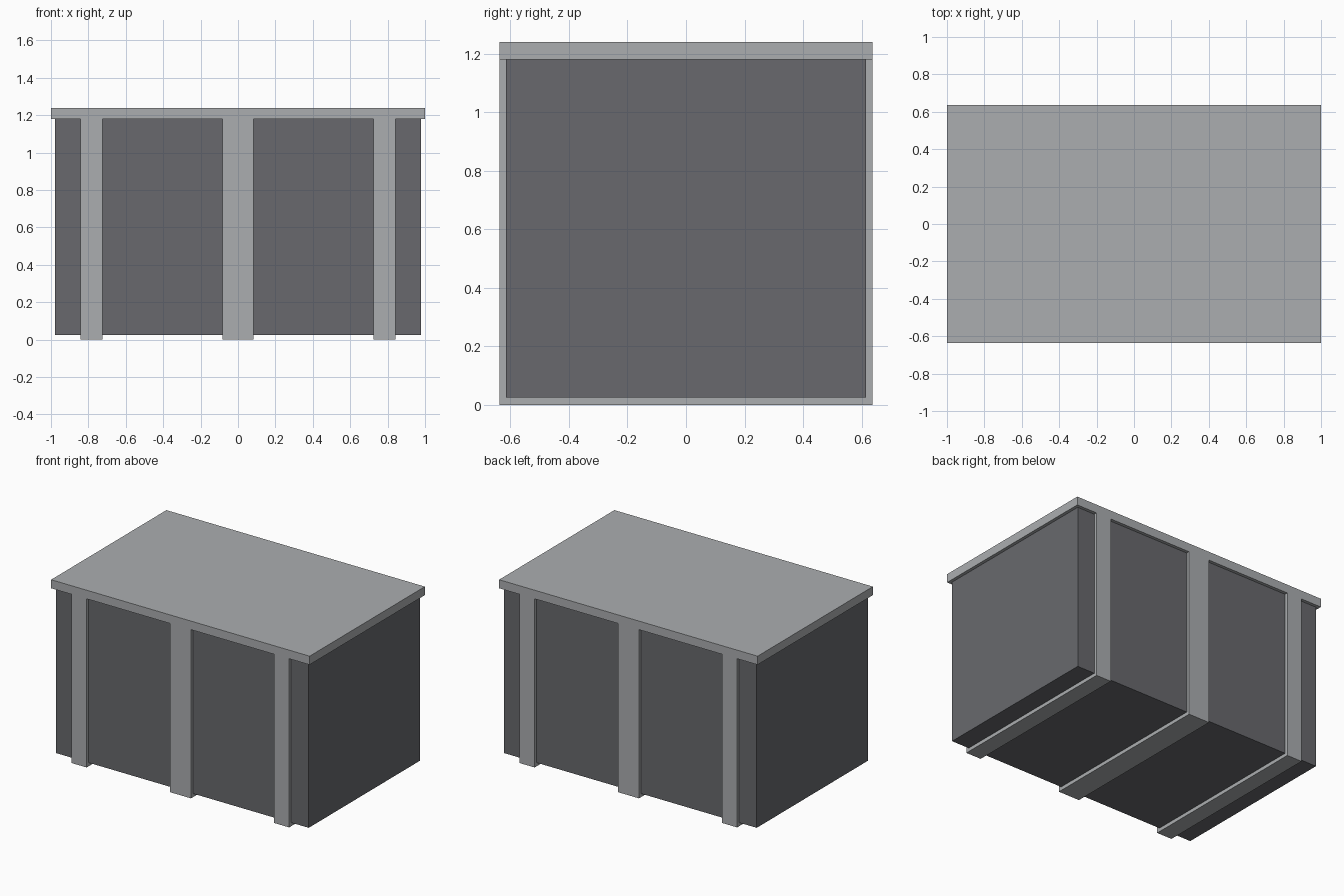
import bpy
import bmesh

if "Cube" in bpy.data.objects:
    bpy.data.objects.remove(bpy.data.objects["Cube"])


def material(name, rgb):
    mat = bpy.data.materials.new(name)
    mat.diffuse_color = (*rgb, 1.0)
    mat.use_nodes = True
    mat.node_tree.nodes["Principled BSDF"].inputs["Base Color"].default_value = mat.diffuse_color
    return mat


def extruded(name, profile, y0, y1, mat):
    """Extrude a closed x-z outline from y0 to y1."""
    bm = bmesh.new()
    face = bm.faces.new([bm.verts.new((x, y0, z)) for x, z in profile])
    moved = bmesh.ops.extrude_face_region(bm, geom=[face])["geom"]
    bmesh.ops.translate(bm, vec=(0, y1 - y0, 0),
                        verts=[v for v in moved if isinstance(v, bmesh.types.BMVert)])
    bmesh.ops.recalc_face_normals(bm, faces=bm.faces)
    mesh = bpy.data.meshes.new(name)
    bm.to_mesh(mesh)
    bm.free()
    mesh.materials.append(mat)
    obj = bpy.data.objects.new(name, mesh)
    bpy.context.collection.objects.link(obj)
    return obj


light_grey = material("light grey", (0.407, 0.423, 0.434))
dark_grey = material("dark grey", (0.138, 0.141, 0.153))

LID_X, LID_BOTTOM, LID_TOP, DEPTH = 1.0, 1.18, 1.24, 0.637
BODY_X, BODY_Y, BODY_BOTTOM = 0.978, 0.615, 0.025

# Dark box, tucked slightly up into the lid
extruded("box_body",
         [(-BODY_X, BODY_BOTTOM), (BODY_X, BODY_BOTTOM),
          (BODY_X, LID_BOTTOM + 0.02), (-BODY_X, LID_BOTTOM + 0.02)],
         -BODY_Y, BODY_Y, dark_grey)

# Lid and three straps as one comb outline, so their faces run flush
outline = [(LID_X, LID_TOP), (-LID_X, LID_TOP), (-LID_X, LID_BOTTOM)]
for left, right in ((-0.842, -0.725), (-0.082, 0.082), (0.725, 0.842)):
    outline += [(left, LID_BOTTOM), (left, 0), (right, 0), (right, LID_BOTTOM)]
outline.append((LID_X, LID_BOTTOM))
extruded("lid_and_straps", outline, -DEPTH, DEPTH, light_grey)
